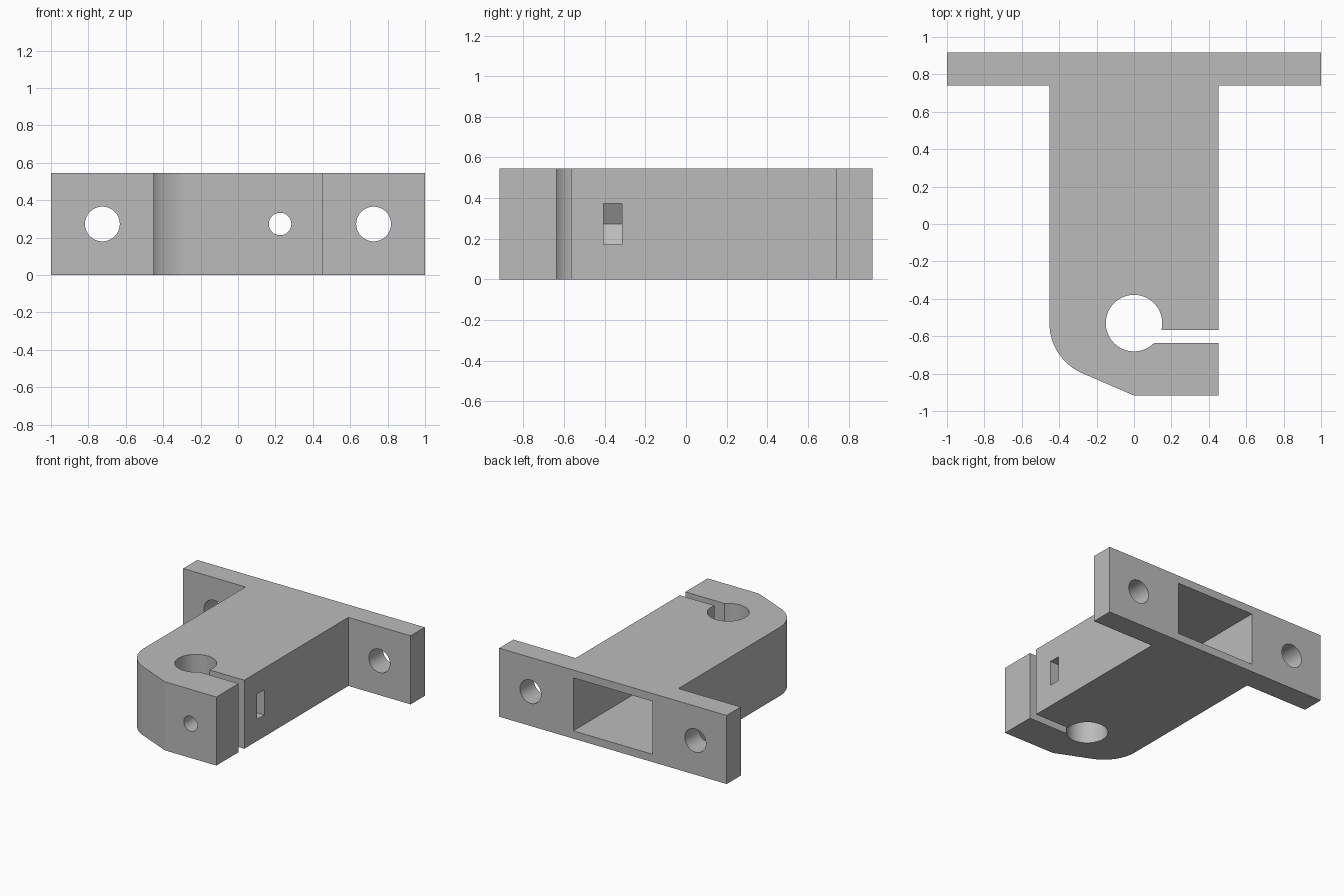
import bpy, bmesh, math
from mathutils import Matrix

cube = bpy.data.objects.get("Cube")
if cube:
    bpy.data.objects.remove(cube, do_unlink=True)

HEIGHT = 0.545
MID = HEIGHT / 2
FRONT, BACK = -0.917, 0.917
HALF_W = 0.452
FLANGE_Y = 0.74
BORE_Y = -0.53

grey = bpy.data.materials.new("plain grey")
grey.use_nodes = True
colour = (0.5, 0.5, 0.5, 1)
grey.diffuse_color = colour
grey.node_tree.nodes["Principled BSDF"].inputs["Base Color"].default_value = colour


def prism(name, outline, z0, z1):
    """Extrude an xy outline from z0 to z1."""
    bm = bmesh.new()
    face = bm.faces.new([bm.verts.new((x, y, z0)) for x, y in outline])
    top = bmesh.ops.extrude_face_region(bm, geom=[face])["geom"]
    verts = [v for v in top if isinstance(v, bmesh.types.BMVert)]
    bmesh.ops.translate(bm, verts=verts, vec=(0, 0, z1 - z0))
    bmesh.ops.recalc_face_normals(bm, faces=bm.faces)
    return make_object(name, bm)


def make_object(name, bm):
    mesh = bpy.data.meshes.new(name)
    bm.to_mesh(mesh)
    bm.free()
    mesh.materials.append(grey)
    obj = bpy.data.objects.new(name, mesh)
    bpy.context.collection.objects.link(obj)
    return obj


def box(name, x0, x1, y0, y1, z0, z1):
    return prism(name, [(x0, y0), (x1, y0), (x1, y1), (x0, y1)], z0, z1)


def hole(name, radius, x, y0, y1):
    """Round cutter running along y at mid height."""
    bm = bmesh.new()
    place = Matrix.Translation((x, (y0 + y1) / 2, MID)) @ Matrix.Rotation(math.pi / 2, 4, 'X')
    bmesh.ops.create_cone(bm, cap_ends=True, segments=64, radius1=radius,
                          radius2=radius, depth=y1 - y0, matrix=place)
    return make_object(name, bm)


def arc(cx, cy, r, a0, a1, steps):
    return [(cx + r * math.cos(math.radians(a0 + (a1 - a0) * i / steps)),
             cy + r * math.sin(math.radians(a0 + (a1 - a0) * i / steps)))
            for i in range(steps + 1)]


# T-shaped body with one rounded corner at the clamp end
outline = [(1, BACK), (-1, BACK), (-1, FLANGE_Y), (-HALF_W, FLANGE_Y)]
outline += arc(-HALF_W + 0.292, BORE_Y, 0.292, 180, 247, 20)
outline += [(0, FRONT), (HALF_W, FRONT), (HALF_W, FLANGE_Y), (1, FLANGE_Y)]
bracket = prism("clamp_bracket", outline, 0, HEIGHT)

# Rod bore and the slit that lets the clamp close
cutters = [prism("rod_bore", arc(0, BORE_Y, 0.151, 0, 354.375, 63), -0.1, HEIGHT + 0.1),
           box("clamp_slit", 0.05, 0.6, -0.637, -0.567, -0.1, HEIGHT + 0.1)]

# Hollow pocket open at the back
cutters.append(box("back_pocket", -0.348, 0.348, -0.2, 1, 0.062, HEIGHT - 0.062))

# Nut slot with a pointed inner end, entering from the left side
nut = prism("nut_slot", [(0.11, 0), (0.168, -0.1), (0.6, -0.1), (0.6, 0.1), (0.168, 0.1)],
            -0.045, 0.045)
nut.data.transform(Matrix.Translation((0, -0.36, MID)) @ Matrix.Rotation(math.pi / 2, 4, 'X'))
cutters.append(nut)

# Clamp bolt hole and the two flange screw holes
cutters.append(hole("bolt_hole", 0.06, 0.225, -1.1, 0))
for side in (-1, 1):
    cutters.append(hole("screw_hole", 0.093, side * 0.725, 0.6, 1.1))

bpy.ops.object.select_all(action='DESELECT')
bpy.context.view_layer.objects.active = bracket
bracket.select_set(True)
for cutter in cutters:
    cutter.hide_render = True
    mod = bracket.modifiers.new(cutter.name, 'BOOLEAN')
    mod.operation = 'DIFFERENCE'
    mod.solver = 'EXACT'
    mod.object = cutter
    bpy.ops.object.modifier_apply(modifier=mod.name)
    bpy.data.objects.remove(cutter, do_unlink=True)

bpy.ops.object.shade_smooth_by_angle(angle=math.radians(20))
